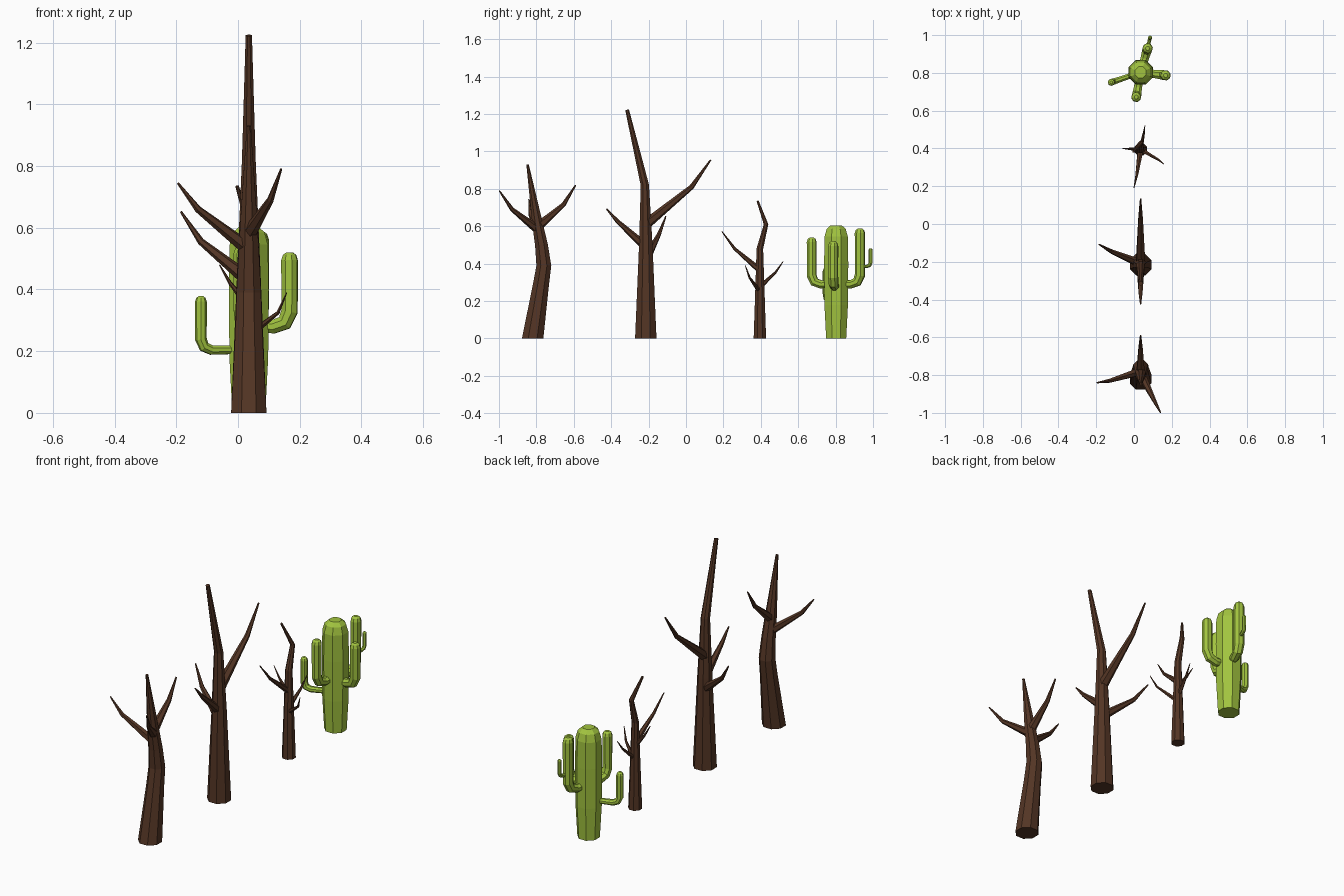
import bpy, bmesh, math
from mathutils import Vector

cube = bpy.data.objects.get("Cube")
if cube:
    bpy.data.objects.remove(cube, do_unlink=True)


def material(name, rgb):
    m = bpy.data.materials.new(name)
    m.use_nodes = True
    m.diffuse_color = (*rgb, 1)
    m.node_tree.nodes["Principled BSDF"].inputs["Base Color"].default_value = (*rgb, 1)
    return m


bark = material("dark brown bark", (0.088, 0.036, 0.018))
green = material("cactus green", (0.36, 0.55, 0.05))
X = 0.035  # shared trunk line


def tube(name, mat, stations, sides=8, upright=False):
    """Sweep a tapered ring through stations of (x, y, z, radius)."""
    pts = [Vector(s[:3]) for s in stations]
    bm = bmesh.new()
    rings = []
    side = prev = None
    for i, p in enumerate(pts):
        a = (p - pts[i - 1]).normalized() if i else Vector()
        b = (pts[i + 1] - p).normalized() if i < len(pts) - 1 else Vector()
        t = (a + b).normalized()
        if upright and i == 0:
            t = Vector((0, 0, 1))
        if side is None:
            side = Vector((0, 1, 0)) if upright else t.orthogonal().normalized()
        else:
            side = prev.rotation_difference(t) @ side
        prev = t
        other = t.cross(side)
        ring = []
        for k in range(sides):
            ang = math.tau * (k + 0.5) / sides
            ring.append(bm.verts.new(p + stations[i][3] * (side * math.cos(ang) + other * math.sin(ang))))
        rings.append(ring)
    for lo, hi in zip(rings, rings[1:]):
        for k in range(sides):
            n = (k + 1) % sides
            bm.faces.new((lo[k], lo[n], hi[n], hi[k]))
    bm.faces.new(rings[0][::-1])
    bm.faces.new(rings[-1])
    bmesh.ops.recalc_face_normals(bm, faces=bm.faces)
    mesh = bpy.data.meshes.new(name)
    bm.to_mesh(mesh)
    bm.free()
    mesh.materials.append(mat)
    obj = bpy.data.objects.new(name, mesh)
    bpy.context.collection.objects.link(obj)
    return obj


def branch(name, root, knee, tip, r):
    tube(name, bark, [(*root, r), (*knee, r * 0.48), (*tip, r * 0.15)], sides=6)


def arm(name, root, elbow, top, r_root, r):
    """Cactus arm: out from the trunk, round the elbow, up to a domed tip."""
    root, elbow = Vector(root), Vector(elbow)
    out = (elbow - root).normalized()
    bend = r * 1.9
    up = Vector((0, 0, 1))
    mid = elbow - out * bend * 0.3 + up * bend * 0.3
    head = Vector((elbow.x, elbow.y, top))
    tube(name, green, [(*root, r_root), (*(elbow - out * bend), (r_root + r) / 2),
                       (*mid, r * 0.95), (*(elbow + up * bend), r),
                       (*(head - up * r * 0.9), r), (*(head - up * r * 0.3), r * 0.8),
                       (*head, r * 0.4)])


# Curved tree
tube("curved_tree_trunk", bark,
     [(X, -0.82, 0, 0.062), (X, -0.775, 0.29, 0.046), (X, -0.76, 0.39, 0.043),
      (X, -0.773, 0.5, 0.037), (X, -0.795, 0.62, 0.03), (X, -0.847, 0.93, 0.007)], upright=True)
branch("curved_tree_front_branch", (X, -0.79, 0.58), (0.105, -0.93, 0.69), (0.14, -0.998, 0.79), 0.024)
branch("curved_tree_back_branch", (X, -0.80, 0.59), (X, -0.655, 0.715), (X, -0.59, 0.82), 0.026)
branch("curved_tree_right_branch", (X, -0.78, 0.53), (-0.13, -0.83, 0.66), (-0.195, -0.84, 0.745), 0.024)

# Tall tree
tube("tall_tree_trunk", bark,
     [(X, -0.215, 0, 0.062), (X, -0.215, 0.5, 0.039), (X, -0.22, 0.82, 0.024),
      (X, -0.315, 1.223, 0.011)], upright=True)
branch("tall_tree_back_branch", (X, -0.215, 0.61), (X, 0.03, 0.81), (X, 0.132, 0.955), 0.028)
branch("tall_tree_front_branch", (X, -0.215, 0.49), (X, -0.365, 0.625), (X, -0.425, 0.693), 0.024)
branch("tall_tree_right_branch", (X, -0.21, 0.43), (-0.12, -0.145, 0.555), (-0.185, -0.108, 0.652), 0.024)

# Small tree
tube("small_tree_trunk", bark,
     [(X, 0.395, 0, 0.036), (X, 0.395, 0.48, 0.019), (X, 0.428, 0.61, 0.013),
      (-0.003, 0.383, 0.735, 0.006)], upright=True)
branch("small_tree_front_branch", (X, 0.395, 0.365), (0.015, 0.26, 0.48), (0, 0.192, 0.572), 0.017)
branch("small_tree_left_branch", (X, 0.395, 0.25), (0.13, 0.34, 0.325), (0.158, 0.317, 0.39), 0.013)
branch("small_tree_back_branch", (X, 0.395, 0.275), (0.052, 0.48, 0.355), (0.058, 0.52, 0.412), 0.013)
branch("small_tree_right_branch", (X, 0.395, 0.345), (-0.025, 0.398, 0.42), (-0.06, 0.4, 0.48), 0.013)

# Cactus
C = 0.803
tube("cactus_trunk", green,
     [(X, C, 0, 0.058), (X, C, 0.18, 0.068), (X, C, 0.4, 0.07), (X, C, 0.545, 0.067),
      (X, C, 0.585, 0.055), (X, C, 0.605, 0.032)], upright=True)
arm("cactus_front_arm", (X, C, 0.295), (0.012, 0.672, 0.285), 0.54, 0.02, 0.027)
arm("cactus_left_arm", (X, C, 0.285), (0.167, 0.787, 0.275), 0.52, 0.02, 0.028)
arm("cactus_back_arm", (X, C, 0.295), (0.072, 0.93, 0.285), 0.588, 0.02, 0.028)
arm("cactus_right_arm", (X, C, 0.205), (-0.12, 0.75, 0.203), 0.378, 0.014, 0.019)
arm("cactus_back_twig", (0.072, 0.93, 0.385), (0.085, 0.987, 0.385), 0.482, 0.009, 0.011)
